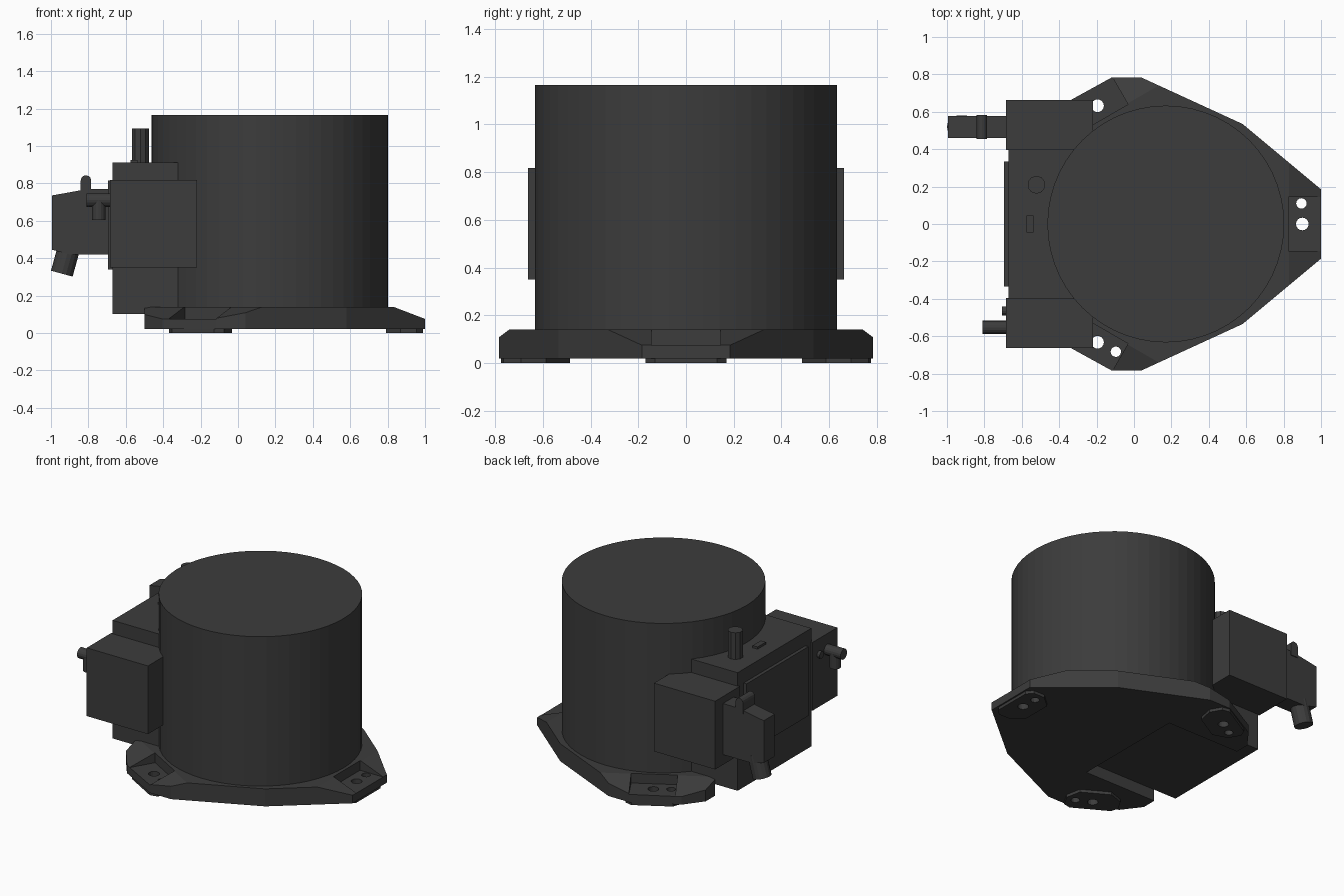
import bpy, bmesh, math
from mathutils import Vector, Matrix

if "Cube" in bpy.data.objects:
    bpy.data.objects.remove(bpy.data.objects["Cube"])

dark = bpy.data.materials.new("dark_grey")
dark.diffuse_color = (0.045, 0.045, 0.045, 1)
dark.use_nodes = True
dark.node_tree.nodes["Principled BSDF"].inputs["Base Color"].default_value = dark.diffuse_color
CX = 0.17                                # axis of the drum and of the three feet
LOBES = [0, math.radians(120), math.radians(-120)]


def finish(name, bm):
    bmesh.ops.recalc_face_normals(bm, faces=bm.faces)
    me = bpy.data.meshes.new(name)
    bm.to_mesh(me)
    bm.free()
    ob = bpy.data.objects.new(name, me)
    bpy.context.collection.objects.link(ob)
    me.materials.append(dark)
    return ob


def prism_bm(pts, lo, hi, axis='z'):
    bm = bmesh.new()
    if axis == 'z':
        vs = [bm.verts.new((a, b, lo)) for a, b in pts]
        step = Vector((0, 0, hi - lo))
    else:
        vs = [bm.verts.new((a, lo, b)) for a, b in pts]
        step = Vector((0, hi - lo, 0))
    f = bm.faces.new(vs)
    ext = bmesh.ops.extrude_face_region(bm, geom=[f])['geom']
    bmesh.ops.translate(bm, vec=step, verts=[v for v in ext if isinstance(v, bmesh.types.BMVert)])
    bmesh.ops.recalc_face_normals(bm, faces=bm.faces)
    return bm


def prism(name, pts, lo, hi, axis='z'):
    return finish(name, prism_bm(pts, lo, hi, axis))


def box(name, x0, x1, y0, y1, z0, z1):
    return prism(name, [(x0, y0), (x1, y0), (x1, y1), (x0, y1)], z0, z1)


def rod(name, a, b, r, sides=16):
    a, b = Vector(a), Vector(b)
    m = Matrix.Translation((a + b) / 2) @ (b - a).to_track_quat('Z', 'Y').to_matrix().to_4x4()
    bm = bmesh.new()
    bmesh.ops.create_cone(bm, cap_ends=True, segments=sides, radius1=r, radius2=r,
                          depth=(b - a).length, matrix=m)
    return finish(name, bm)


def spin(x, y, ang):
    """Rotate a point of the right-hand foot round the drum axis."""
    p = Matrix.Rotation(ang, 2) @ Vector((x - CX, y))
    return p.x + CX, p.y


def cut(ob, cutter):
    cutter.hide_render = True
    mod = ob.modifiers.new("cut", 'BOOLEAN')
    mod.operation, mod.solver, mod.object = 'DIFFERENCE', 'EXACT', cutter
    bpy.context.view_layer.objects.active = ob
    bpy.ops.object.modifier_apply(modifier=mod.name)
    bpy.data.objects.remove(cutter)


# Base plate: convex outline with the top sloped down at the three feet
half = [(1, .185), (.58, .535), (.04, .783), (-.12, .783), (-.405, .626), (-.5, .5)]
bm = prism_bm(half + [(x, -y) for x, y in reversed(half)], .02, .14)
for ang in LOBES:
    n = Matrix.Rotation(ang, 3, 'Z') @ Vector((.065, 0, .17)).normalized()
    x, y = spin(.83, 0, ang)
    res = bmesh.ops.bisect_plane(bm, geom=bm.verts[:] + bm.edges[:] + bm.faces[:],
                                 plane_co=(x, y, .14), plane_no=n, clear_outer=True)
    rim = [e for e in res['geom_cut'] if isinstance(e, bmesh.types.BMEdge)]
    bmesh.ops.contextual_create(bm, geom=rim)
plate = finish("base_plate", bm)
cut(plate, box("notch_cutter", -.8, .05, -.4, .4, -.1, .3))

# Feet: pad below, pocket above, two bolt holes through both
for i, ang in enumerate(LOBES):
    pad_pts = [(.79, -.1), (.87, -.17), (.955, -.17), (.99, -.13),
               (.99, .13), (.955, .17), (.87, .17), (.79, .1)]
    pad = prism(f"foot_pad_{i+1}", [spin(x, y, ang) for x, y in pad_pts], 0, .02)
    pocket = [(.825, -.145), (1.1, -.145), (1.1, .145), (.825, .145)]
    cut(plate, prism("pocket_cutter", [spin(x, y, ang) for x, y in pocket], .074, .3))
    for hx, hy, r in [(.9, 0, .034), (.895, .11, .028)]:
        x, y = spin(hx, hy, ang)
        for ob in (plate, pad):
            cut(ob, rod("hole_cutter", (x, y, -.1), (x, y, .13), r))

# Drum
rod("drum", (CX, 0, .1), (CX, 0, 1.165), .633, 56)

# Electronics housing with side blocks and rear panel
box("housing", -.672, .05, -.4, .4, .1, .91)
box("rear_panel", -.695, -.66, -.335, .335, .34, .815)
for side, s in (("left", 1), ("right", -1)):
    y0, y1 = sorted((s * .395, s * .662))
    box(f"side_block_{side}", -.685, -.22, y0, y1, .35, .818)

# Top post and small label-sized raised tab
rod("top_post", (-.522, .21, .9), (-.522, .21, 1.093), .048, 10)
box("top_tab", -.575, -.537, -.045, .045, .9, .925)

# Angled cable connector
prism("connector_body", [(-.68, .42), (-.68, .77), (-.8, .77), (-.995, .735),
                         (-.995, .445), (-.9, .42)], .46, .578, 'y')
arc = [(-.813 + .028 * math.cos(t * math.pi / 6), .815 + .028 * math.sin(t * math.pi / 6))
       for t in range(7)]
prism("connector_latch", [(-.841, .74), (-.785, .74)] + arc, .455, .583, 'y')
rod("connector_cable", (-.9, .52, .47), (-.942, .52, .317), .06)

# Tee fitting and small pin
rod("tee_arm", (-.81, -.553, .71), (-.67, -.553, .71), .036)
rod("tee_stem", (-.745, -.553, .71), (-.745, -.553, .605), .036)
rod("side_pin", (-.705, -.465, .71), (-.67, -.465, .71), .024, 12)
